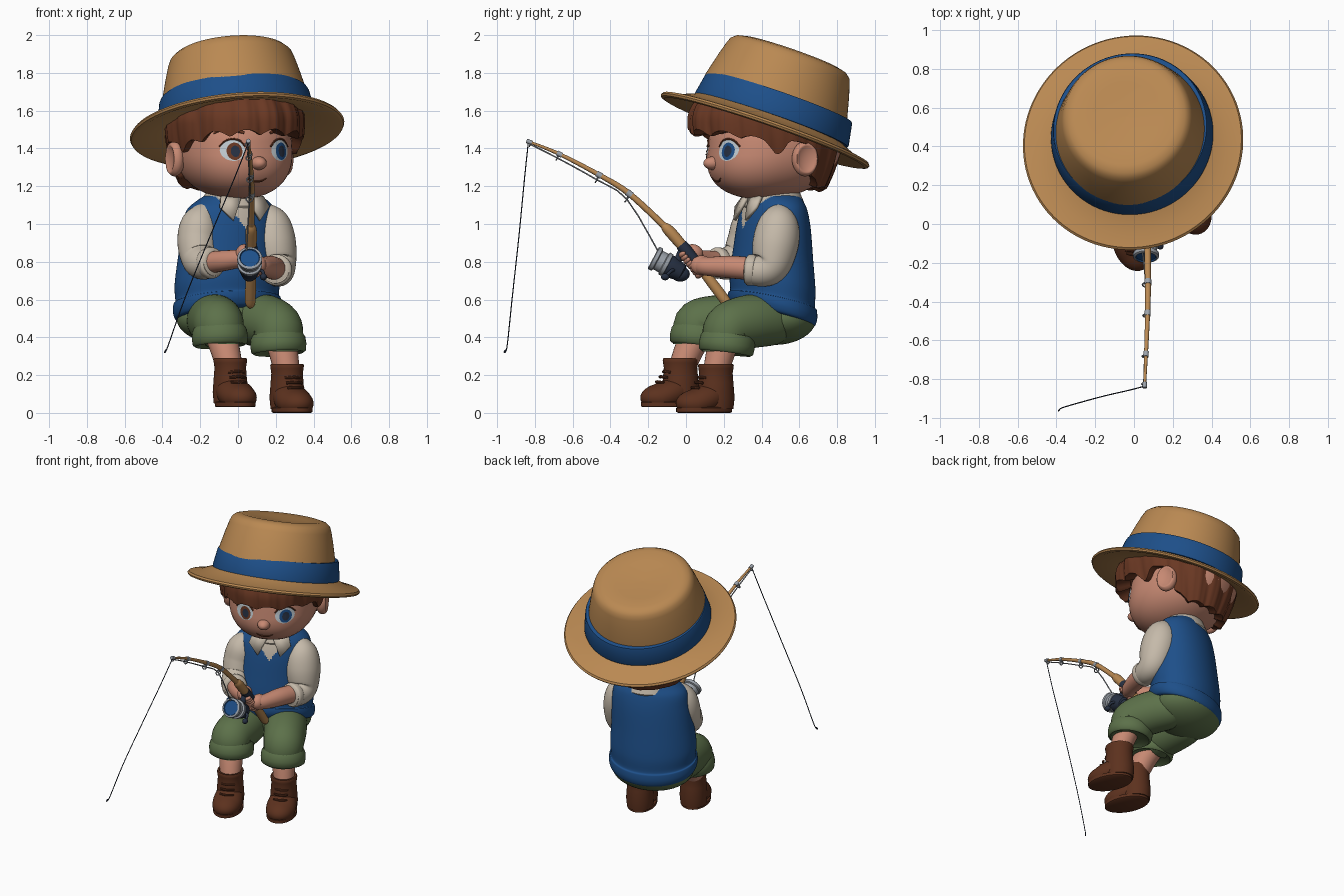
import bpy, bmesh, math
from mathutils import Vector, Matrix
from mathutils.bvhtree import BVHTree

if "Cube" in bpy.data.objects:
    bpy.data.objects.remove(bpy.data.objects["Cube"])

V, I = Vector, Matrix.Identity(4)
T = Matrix.Translation
R = lambda deg, ax: Matrix.Rotation(math.radians(deg), 4, ax)
S3 = lambda x, y, z: Matrix.Diagonal((x, y, z, 1))
BODY = T((-0.03, 0.47, 0)) @ R(23, 'Z')       # the boy sits turned to one side

MATS = {}
for n, c in dict(straw=(.49, .25, .085), blue=(.0125, .078, .25), hair_brown=(.145, .04, .017),
                 skin=(.57, .25, .17), cream=(.56, .49, .40), green=(.108, .165, .068),
                 boot_brown=(.108, .031, .013), steel=(.33, .36, .40),
                 dark_navy=(.02, .03, .055), eye_white=(.55, .62, .66)).items():
    MATS[n] = bpy.data.materials.new(n)
    MATS[n].diffuse_color = (*c, 1)


def finish(name, bm, mats, M=I, rule=None, angle=40):
    bmesh.ops.recalc_face_normals(bm, faces=bm.faces)
    if rule:
        for f in bm.faces:
            f.material_index = rule(f.calc_center_median())
    bm.transform(M)
    me = bpy.data.meshes.new(name)
    bm.to_mesh(me)
    bm.free()
    for m in mats.split():
        me.materials.append(MATS[m])
    me.shade_smooth()
    me.set_sharp_from_angle(angle=math.radians(angle))
    ob = bpy.data.objects.new(name, me)
    bpy.context.collection.objects.link(ob)
    return ob


def loft(name, rings, mats, M=I, rule=None, caps=(1, 1), angle=40):
    bm = bmesh.new()
    vs = [[bm.verts.new(p) for p in r] for r in rings]
    n = len(vs[0])
    for a, b in zip(vs, vs[1:]):
        for i in range(n):
            j = (i + 1) % n
            bm.faces.new((a[i], a[j], b[j], b[i]))
    if caps[0]:
        bm.faces.new(vs[0])
    if caps[1]:
        bm.faces.new(vs[-1])
    return finish(name, bm, mats, M, rule, angle)


def smooth(pts, n):
    """Catmull-Rom samples through tuples of any length."""
    P = [pts[0]] + list(pts) + [pts[-1]]
    out = []
    for k in range(1, len(P) - 2):
        for s in range(n):
            t = s / n
            out.append([.5 * (2 * b + (c - a) * t + (2 * a - 5 * b + 4 * c - d) * t * t
                              + (3 * b - a - 3 * c + d) * t ** 3)
                        for a, b, c, d in zip(P[k - 1], P[k], P[k + 1], P[k + 2])])
    return out + [list(pts[-1])]


def tube(name, pts, mats, M=I, segs=20, n=6, rule=None):
    """pts are (x, y, z, radius)."""
    S = smooth(pts, n)
    C = [V(p[:3]) for p in S]
    rings, u = [], None
    for i, c in enumerate(C):
        t = (C[min(i + 1, len(C) - 1)] - C[max(i - 1, 0)]).normalized()
        u = t.orthogonal() if u is None else u - t * u.dot(t)
        u.normalize()
        w = t.cross(u)
        rings.append([c + S[i][3] * (math.cos(k * math.tau / segs) * u + math.sin(k * math.tau / segs) * w)
                      for k in range(segs)])
    return loft(name, rings, mats, M, rule)


def lathe(name, prof, mats, M=I, segs=64, rule=None, angle=40):
    return loft(name, [[(max(r, .0005) * math.cos(k * math.tau / segs), max(r, .0005) * math.sin(k * math.tau / segs), z)
                        for k in range(segs)] for r, z in prof], mats, M, rule, angle=angle)


def ball(name, c, r, mats, M=I, fn=None):
    bm = bmesh.new()
    bmesh.ops.create_uvsphere(bm, u_segments=40, v_segments=28, radius=1)
    for v in bm.verts:
        p = fn(v.co.copy()) if fn else v.co
        v.co = V((c[0] + p[0] * r[0], c[1] + p[1] * r[1], c[2] + p[2] * r[2]))
    tree = BVHTree.FromBMesh(bm)
    finish(name, bm, mats, M, angle=60)
    return tree


def lerp_table(tab, x):
    for (a, p), (b, q) in zip(tab, tab[1:]):
        if x <= b:
            return p + (q - p) * (x - a) / (b - a)
    return tab[-1][1]


# Hat: crown, band and brim, tilted back and a little sideways
HAT = T((-.005, .42, 1.50)) @ R(-5, 'Y') @ R(-19, 'X') @ S3(.975, 1, 1)
lathe("straw_hat", [(0, .06), (.40, .03), (.56, -.02), (.578, -.015), (.584, -.004), (.575, .008), (.50, .022),
                    (.43, .05), (.41, .06), (.395, .18), (.365, .30), (.345, .37), (.333, .40), (.31, .42),
                    (.27, .43), (.18, .42), (0, .41)], "straw", HAT, 96)
lathe("hat_band", [(.39, .055), (.428, .055), (.43, .065), (.41, .175), (.405, .185), (.38, .185)], "blue",
      HAT @ T((0, .015, 0)), 96)


# Head, with the chin pushed forward
def head_shape(p):
    q = V([math.copysign(abs(a) ** .9, a) for a in p])
    return V((q.x, q.y - .2 * max(0, -p.z), q.z))


HEAD = ball("head", (0, 0, 1.40), (.30, .355, .268), "skin", BODY, head_shape)


def face_point(l, z, off):
    hit = HEAD.ray_cast(V((l, -2, z)), V((0, 1, 0)))[0]
    return hit + V((0, -off, 0))


def patch(name, l, z, rl, rz, off, mat):
    rings = [[face_point(l + rl * t * math.cos(a * math.tau / 28), z + rz * t * math.sin(a * math.tau / 28), off)
              for a in range(28)] for t in (.02, .25, .5, .75, 1)]
    loft(name, rings, mat, BODY, caps=(1, 0))


# Eyes, brows, ears, nose and mouth
for side, s, iris in (("left", -1, "hair_brown"), ("right", 1, "blue")):
    x = s * .135
    patch(side + "_eye", x, 1.39, .060, .056, .003, "eye_white")
    patch(side + "_iris", x + .006, 1.385, .038, .046, .006, iris)
    patch(side + "_pupil", x + .008, 1.385, .022, .030, .009, "dark_navy")
    tube(side + "_eyelid", [(*face_point(x + d, z, .003), .005) for d, z in
                            ((-.062, 1.41), (-.035, 1.44), (0, 1.45), (.035, 1.44), (.062, 1.41))],
         "hair_brown", BODY, 8, 4)
    tube(side + "_eyebrow", [(*face_point(x + s * d, z, .004), r) for d, z, r in
                             ((-.06, 1.482, .006), (-.01, 1.50, .013), (.04, 1.502, .011), (.08, 1.48, .004))],
         "hair_brown", BODY, 10, 4)
    ball(side + "_ear", (s * .315, .04, 1.345), (.05, .072, .093), "skin", BODY,
         lambda p, s=s: V((p.x - s * .9 * max(0, s * p.x - .6) * 2, p.y, p.z)))
ball("nose", (0, -.352, 1.322), (.042, .056, .036), "skin", BODY)
tube("mouth", [(*face_point(d, z, .001), r) for d, z, r in
               ((-.055, 1.243, .003), (-.03, 1.229, .005), (0, 1.225, .006), (.03, 1.229, .005), (.055, 1.243, .003))],
     "boot_brown", BODY, 8, 4)

# Hair: rippled shell with a hem that drops behind the ears
HEM = [(0, 1.495), (45, 1.48), (65, 1.44), (77, 1.37), (82, 1.43), (99, 1.42), (106, 1.25), (125, 1.19), (180, 1.17)]


def hair_point(k, t, inset=1.0, lift=0.0):
    a = k * math.tau / 160
    deg = abs(math.degrees(a if a < math.pi else a - math.tau))
    tuft = 1 - abs(math.sin(7 * a + .6))
    hem = lerp_table(HEM, deg) - (.035 if deg < 75 else .012) * tuft + .01 + lift
    z = 1.798 + (hem - 1.798) * t
    if z > 1.55:
        q = (z - 1.55) / .25
        w = math.sqrt(max(0, 1 - q * q)) * (1 - .15 * q * (deg > 60))
    else:
        w = 1 - .24 * ((1.55 - z) / .35) ** 2
    w *= inset * (1 - .04 * (1 - abs(math.sin(7 * a + .6 + 2.2 * (z - hem)))) - .014 * abs(math.sin(21 * a)))
    f = .48 if math.cos(a) > 0 else .375
    return (.368 * w * math.sin(a), -f * w * math.cos(a), z)


rings = [[hair_point(k, t / 20) for k in range(160)] for t in range(21)]
rings += [[hair_point(k, 1, .95) for k in range(160)], [hair_point(k, 1, .76, .02) for k in range(160)]]
loft("hair", rings, "hair_brown", BODY, caps=(1, 0), angle=50)

# Neck, vest with V-neck, and collar
tube("neck", [(0, 0, 1.02, .10), (0, 0, 1.2, .10)], "skin", BODY)
PROFILE = [(.475, .25, .19, -.03), (.485, .282, .212, -.03), (.52, .296, .224, -.03), (.56, .294, .222, -.03),
           (.575, .284, .212, -.03), (.66, .288, .214, -.03), (.80, .275, .20, -.025), (.95, .262, .182, -.015),
           (1.04, .245, .162, -.01), (1.09, .20, .14, 0), (1.13, .13, .12, 0), (1.14, .10, .10, 0)]
rings = []
for z, a, b, cx in smooth(PROFILE, 9):
    ring = []
    for k in range(160):
        co, si = math.cos(k * math.tau / 160), math.sin(k * math.tau / 160)
        y = b * si
        ring.append((cx + a * co, y, z + .03 - .28 * y * max(0, (1.05 - z) / .55)))
    rings.append(ring)
loft("vest", rings, "blue cream", BODY, lambda c: int(c.y < -.04 and c.z > .98 and abs(c.x) < (c.z - .98) * .8))
lathe("collar", [(.10, 1.09), (.17, 1.085), (.175, 1.095), (.135, 1.185), (.12, 1.19), (.10, 1.17)], "cream",
      BODY @ S3(1, .92, 1), 48)
for side, s in (("left", -1), ("right", 1)):
    bm = bmesh.new()
    bm.faces.new([bm.verts.new(p) for p in ((s * .005, -.14, 1.15), (s * .12, -.12, 1.14),
                                            (s * .14, -.155, 1.085), (s * .075, -.19, 1.015))])
    ob = finish(side + "_collar_flap", bm, "cream", BODY)
    ob.modifiers.new("thick", 'SOLIDIFY').thickness = .018

# Shorts, rolled cuffs, shins and boots
ball("shorts_seat", (-.03, .01, .50), (.272, .212, .14), "green", BODY)
for side, hip, kx, kf, dz, ax, af, lift in (("left", -.14, -.22, .345, .03, -.205, .455, .03),
                                            ("right", .09, .125, .325, -.01, .145, .40, 0)):
    tube(side + "_shorts_leg", [(hip, .04, .49, .09), (hip, -.04, .49, .13), ((hip + kx) / 2, -kf * .55, .485, .142),
                                (kx, -kf + .015, .458 + dz / 2, .134), (kx, -kf - .005, .40 + dz, .128),
                                (kx, -kf - .005, .34 + dz, .13)], "green", BODY, 32)
    lathe(side + "_shorts_cuff", [(.09, .345), (.132, .325), (.145, .335), (.149, .37), (.145, .405), (.134, .425), (.11, .425)],
          "green", BODY @ T((kx, -kf - .005, dz)) @ T((0, 0, .36)) @ R(-8, 'X') @ T((0, 0, -.36)), 40, angle=60)
    tube(side + "_shin", [(kx, -kf, .42, .08), ((kx + ax) / 2, -(kf + af) / 2, .34, .078), (ax, -af, .22, .068)],
         "skin", BODY, 24)
    BOOT = BODY @ T((ax, -af, lift))
    lathe(side + "_boot_shaft", [(.09, .02), (.096, .08), (.09, .16), (.086, .21), (.09, .235), (.092, .25),
                                 (.088, .26), (.075, .26), (.07, .24)], "boot_brown",
          BOOT @ S3(.96, 1.04, 1), 36, angle=60)
    ball(side + "_boot_foot", (0, -.07, .05), (.098, .155, .082), "boot_brown", BOOT,
         lambda p: V((p.x * (1 - .1 * p.y), p.y, max(p.z + .5 * max(0, p.y + .45), -.5))))
    lathe(side + "_boot_sole", [(.9, 0), (.97, .005), (.97, .026), (.9, .03)], "boot_brown",
          BOOT @ T((0, -.068, 0)) @ S3(.1, .16, 1), 40)
    for i in range(3):
        y, z = -.10 - .02 * i, .185 - .027 * i
        tube(f"{side}_boot_lace_{i}", [(-.045, y + .025, z, .007), (0, y + .004, z + .004, .008), (.045, y + .025, z, .007)],
             "boot_brown", BOOT, 8, 4)

# Sleeves, rolled cuffs, forearms
ARMS = dict(right=([(.12, .50, 1.07, .06), (.165, .49, 1.00, .108), (.185, .475, .90, .122), (.205, .45, .79, .105),
                    (.212, .40, .752, .085), (.20, .32, .758, .072)],
                   [(.205, .38, .76, .06), (.17, .24, .772, .06), (.135, .12, .775, .05), (.11, .08, .78, .048)]),
            left=([(-.16, .37, 1.07, .06), (-.20, .345, 1.00, .10), (-.215, .325, .91, .106), (-.205, .28, .82, .096),
                   (-.18, .21, .79, .085), (-.13, .15, .795, .07)],
                  [(-.16, .19, .795, .058), (-.08, .11, .805, .055), (0, .05, .815, .048), (.025, .035, .82, .045)]))
for side, (sleeve, arm) in ARMS.items():
    tube(side + "_sleeve", sleeve, "cream", I, 32)
    a, b = V(sleeve[-2][:3]), V(sleeve[-1][:3])
    d = (b - a).normalized()
    tube(side + "_sleeve_cuff", [(*(b + d * t), r) for t, r in ((-.05, .06), (-.045, .08), (-.01, .082), (.005, .064))],
         "cream", I, 28)
    tube(side + "_forearm", arm, "skin", I, 24)

# Hands gripping the rod
axis, e1, e2 = V((0, -.62, .78)), V((1, 0, 0)), V((0, -.78, -.62))
for side, s, c in (("right", 1, V((.07, .075, .775))), ("left", -1, V((.07, .025, .835)))):
    p = c + e1 * s * .038 - e2 * .01
    ball(side + "_palm", p, (.045, .058, .052), "skin")
    for i in range(4):
        q = c + axis * (i - 1.5) * .021
        tube(f"{side}_finger_{i}", [(*(q + .04 * (s * math.cos(t) * e1 + math.sin(t) * e2)), r) for t, r in
                                    ((-.2, .014), (.5, .016), (1.2, .016), (1.9, .015), (2.5, .012), (2.8, .004))],
             "skin", I, 10, 4)

# Fishing rod
ROD = [(.065, .215, .58), (.07, .05, .80), (.07, -.10, .975), (.072, -.30, 1.16), (.07, -.46, 1.26),
       (.062, -.67, 1.37), (.055, -.83, 1.435)]
tube("rod_handle", [(.065, .225, .575, .016), (.065, .215, .585, .027), (.067, .14, .685, .028), (.07, .05, .80, .024),
                    (.07, -.05, .92, .03), (.07, -.10, .975, .028), (.071, -.125, .998, .014)], "straw", I, 20)
tube("reel_seat", [(.07, .05, .80, .03), (.07, .0, .86, .033), (.07, -.025, .89, .031)], "dark_navy", I, 20)
tube("rod_blank", [(*p, r) for p, r in zip(ROD[2:], (.018, .016, .013, .010, .007))], "straw", I, 12)
eyes = []
for i, (p, r) in enumerate(zip(ROD[3:], (.017, .015, .013, .011))):
    d = (V(ROD[min(i + 4, 6)]) - V(ROD[i + 2])).normalized()
    c = V(p) + V((-.3, d.z, -abs(d.y))).normalized() * V((1, -1, 1)).length / 1.732 * (r + .022 - .006 * i)
    c.y -= 2 * d.z * (r + .012) if i < 3 else 0
    eyes.append(c)
    tube(f"line_guide_{i}", [(*(c + r * (math.cos(t * math.tau / 12) * e1 + math.sin(t * math.tau / 12) * d.cross(e1))), .004)
                             for t in range(13)], "steel", I, 6, 2)
    tube(f"guide_stem_{i}", [(*p, .006), (*c, .005)], "steel", I, 6, 1)
    tube(f"guide_wrap_{i}", [(*(V(p) - d * .015), .018 - .002 * i), (*(V(p) + d * .015), .018 - .002 * i)], "steel", I, 10, 2)

# Reel: body, spool with blue face, foot and crank
REEL = T((.062, -.085, .775)) @ V((0, -.88, .47)).to_track_quat('Z', 'Y').to_matrix().to_4x4() @ S3(.92, .92, .95)
lathe("reel_body", [(.02, -.09), (.05, -.075), (.06, -.03), (.066, 0), (.066, .012), (.05, .015)], "dark_navy", REEL, 36)
lathe("reel_spool", [(.04, .01), (.07, .014), (.072, .035), (.06, .04), (.06, .075), (.072, .08), (.072, .10),
                     (.064, .105), (.058, .105), (.054, .098), (0, .098)], "steel blue", REEL, 40,
      lambda c: int(c.z > .097 and c.xy.length < .057))
tube("reel_foot", [(.065, -.05, .79, .022), (.068, -.03, .84, .02), (.07, -.01, .87, .024)], "dark_navy", I, 12)
tube("reel_crank", [(.10, -.06, .76, .01), (.13, -.08, .75, .009), (.135, -.10, .73, .009)], "dark_navy", I, 10)
ball("reel_knob", (.135, -.11, .72), (.018, .022, .018), "dark_navy")
ball("reel_rear", (.06, -.03, .735), (.04, .05, .04), "dark_navy")

# Fishing line and hook
tube("line_on_rod", [(.045, -.15, .86, .004)] + [(*c, .004) for c in eyes], "steel", I, 6, 3)
tube("hanging_line", [(.055, -.835, 1.43, .003), (-.02, -.855, 1.24, .003), (-.15, -.885, .93, .003),
                      (-.28, -.92, .61, .003), (-.365, -.945, .37, .003), (-.383, -.955, .325, .003),
                      (-.388, -.962, .322, .004), (-.383, -.955, .335, .003)], "dark_navy", I, 6, 4)

for m in bpy.data.materials:
    if m.users and not m.is_grease_pencil:
        m.use_nodes = True
        m.node_tree.nodes["Principled BSDF"].inputs["Base Color"].default_value = m.diffuse_color
